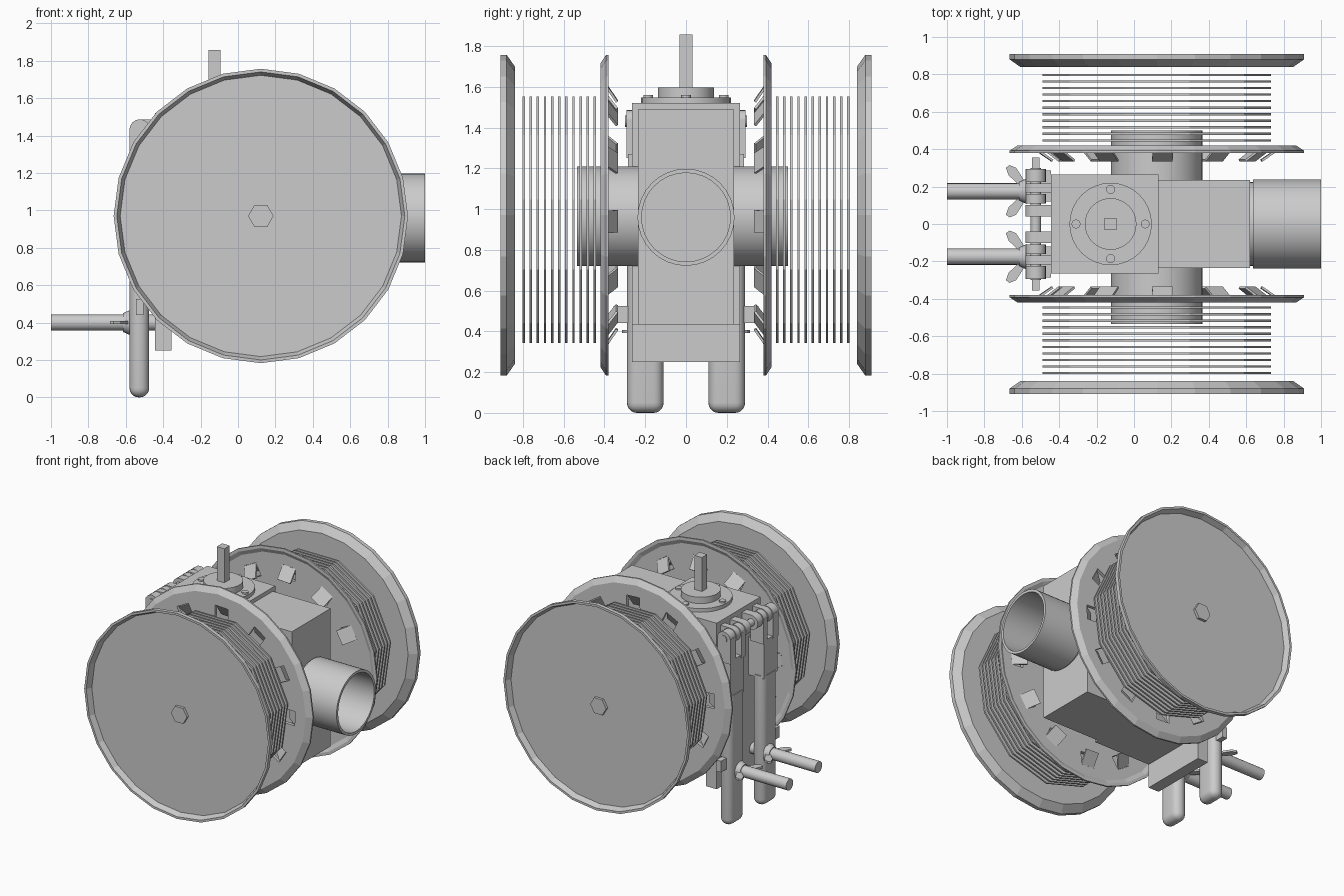
import bpy, bmesh, math
from mathutils import Matrix, Vector

if "Cube" in bpy.data.objects:
    bpy.data.objects.remove(bpy.data.objects["Cube"])

CX, CZ = 0.122, 0.97          # reel axis


def finish(name, bm, smooth=False):
    bmesh.ops.recalc_face_normals(bm, faces=bm.faces[:])
    me = bpy.data.meshes.new(name)
    bm.to_mesh(me)
    bm.free()
    ob = bpy.data.objects.new(name, me)
    bpy.context.collection.objects.link(ob)
    if smooth:
        bpy.ops.object.select_all(action='DESELECT')
        ob.select_set(True)
        bpy.context.view_layer.objects.active = ob
        bpy.ops.object.shade_smooth_by_angle(angle=math.radians(35))
    return ob


def add_box(bm, x0, x1, y0, y1, z0, z1):
    m = Matrix.Translation(((x0 + x1) / 2, (y0 + y1) / 2, (z0 + z1) / 2))
    m = m @ Matrix.Diagonal((abs(x1 - x0), abs(y1 - y0), abs(z1 - z0), 1))
    return bmesh.ops.create_cube(bm, size=1, matrix=m)['verts']


def box(name, *dims):
    bm = bmesh.new()
    add_box(bm, *dims)
    return finish(name, bm)


def add_lathe(bm, profile, n, origin, axis, ref, phase=0.0):
    """Revolve (radius, height) points round an axis; ref is the zero-angle direction."""
    o, a, u = Vector(origin), Vector(axis), Vector(ref)
    w = a.cross(u)
    rings = []
    for r, h in profile:
        if r == 0:
            rings.append([bm.verts.new(o + a * h)] * n)
        else:
            rings.append([bm.verts.new(o + a * h + r * (
                u * math.cos(phase + 2 * math.pi * i / n) +
                w * math.sin(phase + 2 * math.pi * i / n))) for i in range(n)])
    for p, q in zip(rings, rings[1:]):
        for i in range(n):
            j = (i + 1) % n
            vs = list(dict.fromkeys((p[i], p[j], q[j], q[i])))
            if len(vs) > 2:
                bm.faces.new(vs)


def lathe(name, profile, n, origin, axis, ref, smooth=False, phase=0.0):
    bm = bmesh.new()
    add_lathe(bm, profile, n, origin, axis, ref, phase)
    return finish(name, bm, smooth)


def rod(r, h0, h1):
    return [(0, h0), (r, h0), (r, h1), (0, h1)]


X, Y, Z = (1, 0, 0), (0, 1, 0), (0, 0, 1)

# Central body
box("body_block", -0.445, 0.13, -0.265, 0.265, 0.435, 1.52)
box("body_rear_block", 0.13, 0.62, -0.235, 0.235, 0.435, 1.49)
box("body_back_plate", -0.445, -0.355, -0.265, 0.265, 0.25, 0.435)
lathe("cross_hub", rod(0.245, -0.535, 0.5), 32, (CX, 0, 0.965), Y, Z, True)
lathe("outlet_pipe", [(0, 0.6), (0.225, 0.6), (0.225, 0.635), (0.238, 0.635), (0.238, 1.0),
                      (0.218, 1.0), (0.218, 0.63), (0, 0.63)], 32, (0, 0, 0.96), X, Z, True)

# Top cap with bolts and square stem
lathe("top_cap", [(0, 1.51), (0.22, 1.51), (0.22, 1.548), (0.138, 1.548), (0.138, 1.597),
                  (0, 1.597)], 32, (-0.125, 0, 0), Z, X, True)
bm = bmesh.new()
for i in range(4):
    a = i * math.pi / 2
    add_lathe(bm, rod(0.024, 1.53, 1.56), 12,
              (-0.125 + 0.185 * math.cos(a), 0.185 * math.sin(a), 0), Z, X)
finish("cap_bolts", bm)
box("square_stem", -0.157, -0.093, -0.032, 0.032, 1.58, 1.857)

for s, side in ((-1, "front"), (1, "back")):
    ax = (0, s, 0)
    # Outer dished disc and hex bolt
    lathe(side + "_outer_disc", [(0, 0.84), (0.73, 0.84), (0.787, 0.88), (0.787, 0.91),
                                 (0.77, 0.91), (0.752, 0.868), (0, 0.868)],
          24, (CX, 0, CZ), ax, X)
    lathe(side + "_hex_bolt", rod(0.068, 0.86, 0.888), 6, (CX, 0, CZ), ax, X)

    # Stack of thin fins
    bm = bmesh.new()
    for i in range(11):
        y = 0.447 + 0.035 * i
        add_lathe(bm, rod(0.618, y - 0.006, y + 0.006), 11, (CX, 0, 0.96), ax, (0, 0, -1))
    finish(side + "_fins", bm)

    # Inner flange with punched windows and bent tabs
    flange = lathe(side + "_flange", [(0, 0.42), (0.745, 0.42), (0.787, 0.392), (0.787, 0.38),
                                      (0.765, 0.38), (0.735, 0.395), (0, 0.395)],
                   24, (CX, 0, CZ), ax, X)
    cut, tabs = bmesh.new(), bmesh.new()
    for i in range(12):
        a = math.radians(30 * i - 3)
        er = Vector((math.cos(a), 0, math.sin(a)))
        yv = Vector((0, s, 0))
        for b, tilt, y, size in ((cut, 0, 0.405, (0.10, 0.11, 0.1)),
                                 (tabs, 0.6, 0.37, (0.11, 0.11, 0.012))):
            d = er * math.cos(tilt) + yv * math.sin(tilt)
            t = er.cross(yv)
            m = Matrix((d, t, d.cross(t))).transposed().to_4x4()
            m.translation = Vector((CX, 0, CZ)) + er * 0.605 + yv * y
            bmesh.ops.create_cube(b, size=1, matrix=m @ Matrix.Diagonal((*size, 1)))
    finish(side + "_tabs", tabs)
    cutter = finish(side + "_cutter", cut)
    mod = flange.modifiers.new("windows", 'BOOLEAN')
    mod.operation, mod.solver, mod.object = 'DIFFERENCE', 'EXACT', cutter
    bpy.context.view_layer.objects.active = flange
    bpy.ops.object.modifier_apply(modifier=mod.name)
    bpy.data.objects.remove(cutter)

    # Clamp bar with rounded lower end
    bm = bmesh.new()
    add_box(bm, -0.58, -0.475, s * 0.11, s * 0.29, 0, 1.0)
    low = [e for e in bm.edges if max(v.co.z for v in e.verts) < 0.01
           or abs(e.verts[0].co.z - e.verts[1].co.z) > 0.5]
    bmesh.ops.bevel(bm, geom=low, offset=0.05, segments=5, profile=0.5, affect='EDGES')
    finish(side + "_clamp_bar", bm, True)
    box(side + "_bar_upper", -0.575, -0.445, s * 0.12, s * 0.285, 0.98, 1.27)
    box(side + "_bar_lug", -0.545, -0.505, s * 0.27, s * 0.355, 0.44, 0.525)

    # Hinge arms and knuckles
    bm = bmesh.new()
    for y0, y1 in ((0.225, 0.293), (0.11, 0.16)):
        add_box(bm, -0.58, -0.47, s * y0, s * y1, 1.25, 1.44)
        add_lathe(bm, rod(0.055, y0, y1), 16, (-0.525, 0, 1.432), ax, X)
    finish(side + "_hinge_arms", bm, True)
    bm = bmesh.new()
    for y0, y1 in ((0.168, 0.217), (0.04, 0.102)):
        add_box(bm, -0.525, -0.44, s * y0, s * y1, 1.4, 1.487)
        add_lathe(bm, rod(0.055, y0, y1), 16, (-0.525, 0, 1.432), ax, X)
    finish(side + "_body_knuckles", bm, True)

    # Threaded rod and wing nut
    c = (0, s * 0.175, 0.4)
    lathe(side + "_rod", rod(0.043, -1.0, -0.36), 20, c, X, Z, True)
    lathe(side + "_nut_boss", [(0, -0.615), (0.05, -0.615), (0.068, -0.575), (0, -0.575)],
          16, c, X, Z, True)
    bm = bmesh.new()
    for k in (-1, 1):
        pts = [(-0.58, 0.03), (-0.605, 0.025), (-0.67, 0.085), (-0.685, 0.125),
               (-0.665, 0.14), (-0.63, 0.125), (-0.585, 0.055)]
        f = bm.faces.new([bm.verts.new((x, c[1] + k * y, 0.392)) for x, y in pts])
        g = bmesh.ops.extrude_face_region(bm, geom=[f])['geom']
        bmesh.ops.translate(bm, vec=(0, 0, 0.016),
                            verts=[v for v in g if isinstance(v, bmesh.types.BMVert)])
    finish(side + "_nut_wings", bm)

# Long hinge pin and sloped cover down to the body
lathe("hinge_pin", rod(0.028, -0.3, 0.3), 16, (-0.525, 0, 1.432), Y, X, True)
